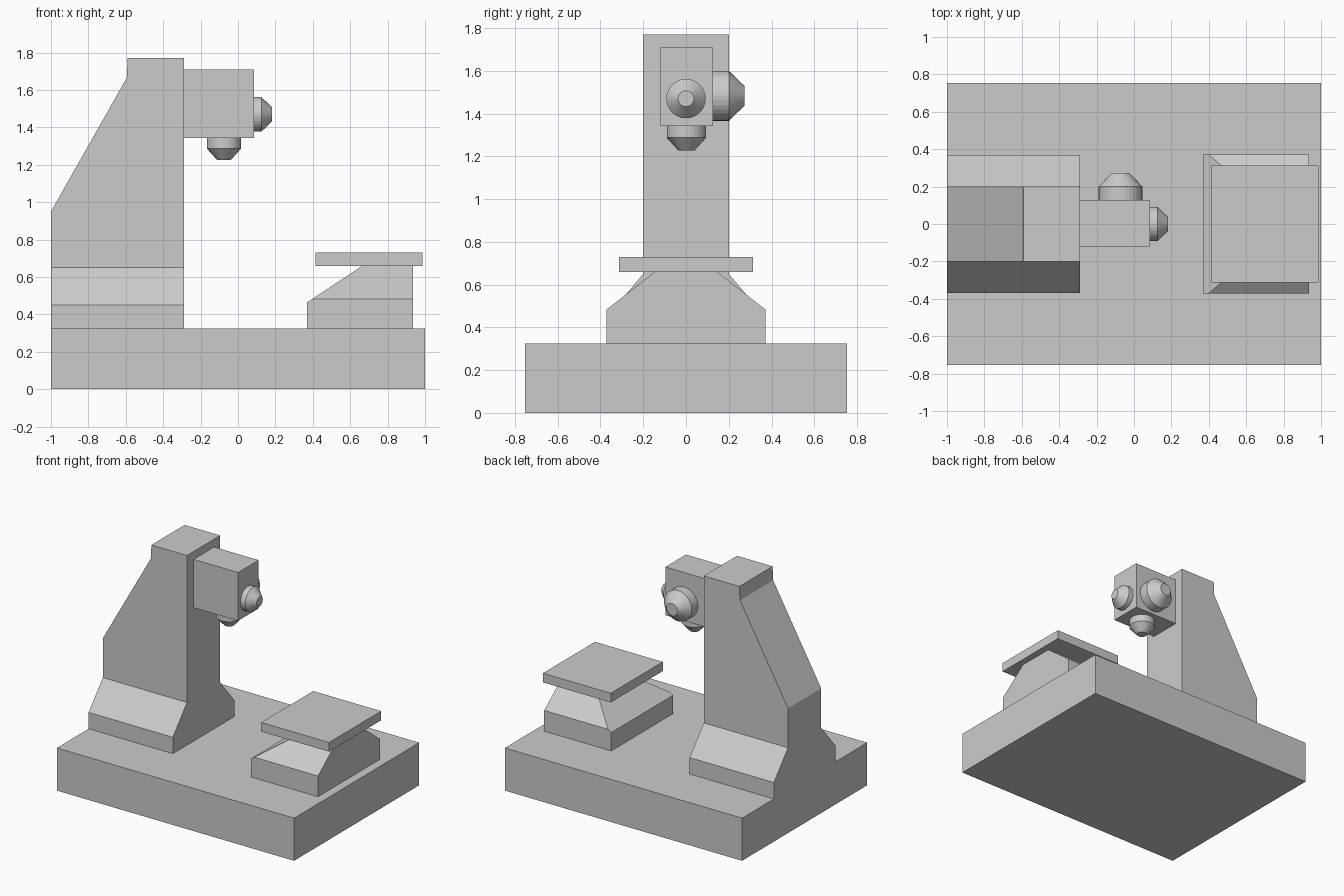
import bpy, bmesh
from math import radians
from mathutils import Matrix, Vector

if "Cube" in bpy.data.objects:
    bpy.data.objects.remove(bpy.data.objects["Cube"])


def finish(bm, name):
    bmesh.ops.recalc_face_normals(bm, faces=bm.faces)
    mesh = bpy.data.meshes.new(name)
    bm.to_mesh(mesh)
    bm.free()
    ob = bpy.data.objects.new(name, mesh)
    bpy.context.collection.objects.link(ob)
    return ob


def box(name, x, y, z):
    bm = bmesh.new()
    size = Vector((x[1] - x[0], y[1] - y[0], z[1] - z[0]))
    mid = Vector((x[0] + x[1], y[0] + y[1], z[0] + z[1])) / 2
    bmesh.ops.create_cube(bm, size=1, matrix=Matrix.Translation(mid) @ Matrix.Diagonal(size).to_4x4())
    return finish(bm, name)


def prism(name, profile, axis, lo, hi):
    """Extrude an (x, z) profile along y, or a (y, z) profile along x."""
    bm = bmesh.new()
    if axis == 'y':
        verts = [bm.verts.new((a, lo, z)) for a, z in profile]
        step = (0, hi - lo, 0)
    else:
        verts = [bm.verts.new((lo, a, z)) for a, z in profile]
        step = (hi - lo, 0, 0)
    out = bmesh.ops.extrude_face_region(bm, geom=[bm.faces.new(verts)], use_keep_orig=True)
    bmesh.ops.translate(bm, vec=step, verts=[v for v in out['geom'] if isinstance(v, bmesh.types.BMVert)])
    return finish(bm, name)


def mirrored(half):
    """Close a right-hand (y, z) half outline into a symmetric one."""
    return half + [(-y, z) for y, z in reversed(half)]


def intersect(ob, cutter):
    mod = ob.modifiers.new('cut', 'BOOLEAN')
    mod.operation, mod.solver, mod.object = 'INTERSECT', 'EXACT', cutter
    bpy.context.view_layer.objects.active = ob
    bpy.ops.object.modifier_apply(modifier=mod.name)
    bpy.data.objects.remove(cutter)


def lens(name, pos, rot, r, r_tip, barrel, length):
    """Short barrel with a tapered nose, pointing along local z."""
    bm = bmesh.new()
    place = Matrix.Translation(pos) @ rot
    for r2, z0, z1 in ((r, 0, barrel), (r_tip, barrel, length)):
        bmesh.ops.create_cone(bm, cap_ends=True, segments=32, radius1=r, radius2=r2, depth=z1 - z0,
                              matrix=place @ Matrix.Translation((0, 0, (z0 + z1) / 2)))
    # weld barrel and nose, dropping the caps between them
    inner = [f for f in bm.faces if len(f.verts) > 4
             and abs((place.inverted() @ f.calc_center_median()).z - barrel) < 1e-4]
    bmesh.ops.delete(bm, geom=inner, context='FACES_ONLY')
    bmesh.ops.remove_doubles(bm, verts=bm.verts, dist=1e-4)
    return finish(bm, name)


# base slab
box('base', (-1, 1), (-0.753, 0.753), (0, 0.325))

# column: sloped-back side profile cut by the flared-foot profile
column = prism('column', [(-1, 0.325), (-0.29, 0.325), (-0.29, 1.77), (-0.59, 1.77),
                          (-0.595, 1.665), (-1, 0.95)], 'y', -0.6, 0.6)
intersect(column, prism('column_cutter', mirrored([(0.37, 0.2), (0.37, 0.45), (0.2, 0.65), (0.2, 2)]),
                        'x', -1.2, 0))

# table pedestal: left ramp cut by sloping shoulders
pedestal = prism('pedestal', [(0.37, 0.325), (0.935, 0.325), (0.935, 0.66), (0.665, 0.66),
                              (0.37, 0.465)], 'y', -0.6, 0.6)
intersect(pedestal, prism('pedestal_cutter', mirrored([(0.372, 0.2), (0.372, 0.483), (0.094, 0.7)]),
                          'x', 0.2, 1.2))

# table plate
box('table', (0.415, 0.987), (-0.313, 0.313), (0.66, 0.73))

# head block and its three lenses
box('head', (-0.29, 0.085), (-0.12, 0.127), (1.342, 1.71))
lens('bottom_lens', (-0.075, 0.002, 1.342), Matrix.Rotation(radians(180), 4, 'X'), 0.092, 0.038, 0.055, 0.115)
lens('end_lens', (0.085, 0, 1.47), Matrix.Rotation(radians(90), 4, 'Y'), 0.092, 0.037, 0.04, 0.098)
lens('back_lens', (-0.072, 0.127, 1.483), Matrix.Rotation(radians(-90), 4, 'X'), 0.117, 0.047, 0.073, 0.146)
